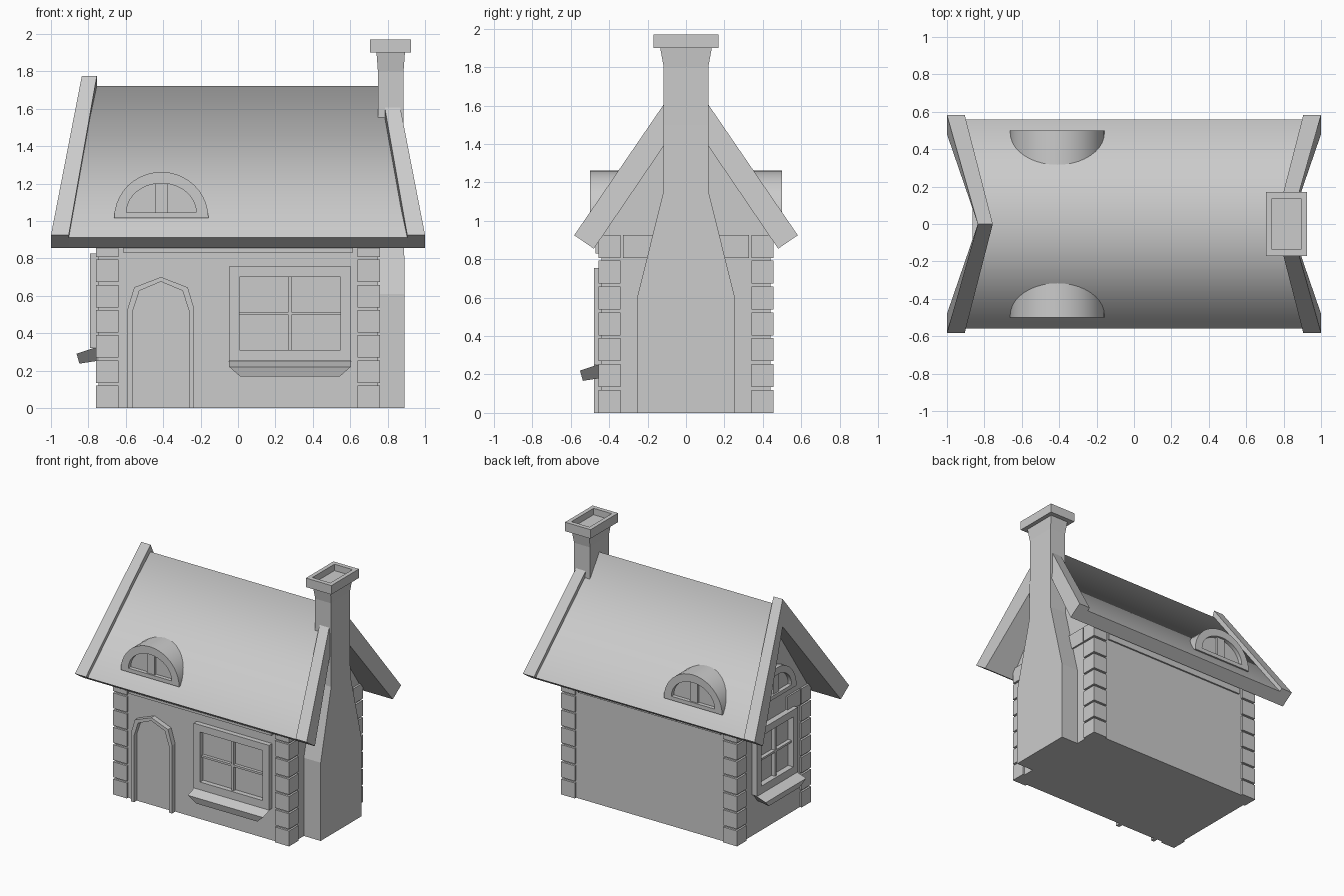
import bpy, bmesh, math
from mathutils import Matrix

cube = bpy.data.objects.get("Cube")
if cube:
    bpy.data.objects.remove(cube, do_unlink=True)

GREY = (0.6, 0.6, 0.6, 1)
stone = bpy.data.materials.new("plain_grey")
stone.use_nodes = True
stone.diffuse_color = GREY
stone.node_tree.nodes["Principled BSDF"].inputs["Base Color"].default_value = GREY


def loft(name, rings, turn=0, closed=False):
    """Skin a list of equal point rings; cap the ends, or join last to first."""
    bm = bmesh.new()
    loops = [[bm.verts.new(p) for p in ring] for ring in rings]
    n = len(loops[0])
    pairs = list(zip(loops, loops[1:]))
    if closed:
        pairs.append((loops[-1], loops[0]))
    else:
        bm.faces.new(loops[0])
        bm.faces.new(loops[-1])
    for a, b in pairs:
        for i in range(n):
            j = (i + 1) % n
            bm.faces.new((a[i], a[j], b[j], b[i]))
    bm.transform(Matrix.Rotation(math.radians(turn), 4, 'Z'))
    bmesh.ops.recalc_face_normals(bm, faces=bm.faces)
    mesh = bpy.data.meshes.new(name)
    bm.to_mesh(mesh)
    bm.free()
    mesh.materials.append(stone)
    obj = bpy.data.objects.new(name, mesh)
    bpy.context.collection.objects.link(obj)
    return obj


def at(pts, y):
    return [(x, y, z) for x, z in pts]


def prism(name, pts, y0, y1, turn=0):
    return loft(name, [at(pts, y0), at(pts, y1)], turn)


def frame(name, outer, inner, y0, y1, turn=0):
    return loft(name, [at(outer, y0), at(outer, y1), at(inner, y1), at(inner, y0)], turn, True)


def rect(x0, x1, z0, z1):
    return [(x0, z0), (x1, z0), (x1, z1), (x0, z1)]


def box(name, x0, x1, y0, y1, z0, z1, turn=0):
    return prism(name, rect(x0, x1, z0, z1), y0, y1, turn)


def half_round(cx, z, rx, rz, n=20):
    return [(cx + rx * math.cos(math.pi * i / n), z + rz * math.sin(math.pi * i / n))
            for i in range(n + 1)]


def smooth(obj):
    bpy.ops.object.select_all(action='DESELECT')
    obj.select_set(True)
    bpy.context.view_layer.objects.active = obj
    bpy.ops.object.shade_smooth_by_angle(angle=math.radians(30))


# Walls with gable ends
gable = [(-0.44, 0), (0.44, 0), (0.44, 0.95), (0, 1.62), (-0.44, 0.95)]
prism("walls", gable, -0.745, 0.745, 90)

# Corner stones, with one wide stone at the top of each gable side
for sx in (-1, 1):
    for sy in (-1, 1):
        for k in range(7):
            z = k * 0.1345
            box("corner_stone", *sorted((sx * 0.64, sx * 0.76)),
                *sorted((sy * 0.34, sy * 0.456)), z, z + 0.12)
        box("gable_stone", *sorted((sx * 0.7, sx * 0.758)),
            *sorted((sy * 0.17, sy * 0.328)), z, z + 0.12)

# Ledges under the eaves
box("front_ledge", -0.615, 0.615, -0.47, -0.4, 0.83, 0.9)
box("back_ledge", -0.615, 0.615, 0.4, 0.452, 0.83, 0.9)


# Roof and flared end boards
def roof_section(x_eave, x_ridge, half, eave, ridge):
    return [(x_ridge, 0, ridge), (x_eave, half, eave), (x_eave, 0.48, 0.855),
            (x_ridge, 0, 1.56), (x_eave, -0.48, 0.855), (x_eave, -half, eave)]


roof = loft("roof", [roof_section(s * 0.91, s * 0.76, 0.56, 0.91, 1.72) for s in (-1, 1)])
roof.data.polygons.foreach_set("use_smooth", [True] * len(roof.data.polygons))
for edge in roof.data.edges:
    edge.use_edge_sharp = not all(roof.data.vertices[v].co.z > 1.7 for v in edge.vertices)

for s, side in ((1, "left"), (-1, "right")):
    loft(side + "_end_board", [roof_section(s * 0.905, s * 0.755, 0.582, 0.925, 1.775),
                               roof_section(s * 1.0, s * 0.835, 0.582, 0.925, 1.775)])


# Half-round windows: dormers on both slopes and one in the gable
def round_window(name, cx, z, r, y, depth, turn):
    outer = half_round(cx, z, r, r * 0.98)
    inner = half_round(cx, z + 0.03, r * 0.74, r * 0.62)
    smooth(frame(name + "_frame", outer, inner, y, y + 0.035, turn))
    smooth(prism(name + "_body", outer, y + 0.03, y + depth, turn))
    box(name + "_bar", cx - 0.033, cx + 0.033, y + 0.012, y + 0.04,
        z + 0.02, z + 0.03 + r * 0.61, turn)


round_window("front_dormer", -0.41, 1.015, 0.252, -0.5, 0.3, 0)
round_window("back_dormer", 0.41, 1.015, 0.252, -0.5, 0.3, 180)
round_window("gable_window", 0, 1.0, 0.235, -0.79, 0.07, -90)


# Four-pane windows with sloping tapered sills
def window(name, cx, hw, z, y, turn):
    top = z + 0.505
    frame(name + "_frame", rect(cx - hw, cx + hw, z, top),
          rect(cx - hw + 0.055, cx + hw - 0.055, z + 0.06, top - 0.055), y, y + 0.06, turn)
    mid = z + 0.255
    box(name + "_upright", cx - 0.008, cx + 0.008, y + 0.015, y + 0.06, z + 0.05, top - 0.05, turn)
    box(name + "_crossbar", cx - hw + 0.05, cx + hw - 0.05, y + 0.015, y + 0.06,
        mid - 0.008, mid + 0.008, turn)

    def sill(w, front, z_front, z_back):
        return [(cx - w, y + 0.04, z_back), (cx + w, y + 0.04, z_back),
                (cx + w, y - front, z_front), (cx - w, y - front, z_front)]
    loft(name + "_sill", [sill(hw - 0.06, 0.058, z - 0.083, z - 0.068),
                          sill(hw, 0.073, z - 0.03, z + 0.008)], turn)


window("front_window", 0.278, 0.325, 0.25, -0.479, 0)
window("side_window", 0, 0.25, 0.32, -0.79, -90)


# Door with a faceted arch surround
def arch(hw, shoulder, knee, top):
    return [(-0.412 + u, z) for u, z in ((-hw, 0), (-hw, shoulder), (0.035 - hw, knee), (0, top),
                                         (hw - 0.035, knee), (hw, shoulder), (hw, 0))]


outer, inner = arch(0.178, 0.53, 0.645, 0.7), arch(0.15, 0.52, 0.627, 0.675)
prism("door_surround", outer + inner[::-1], -0.479, -0.42)
prism("door", inner, -0.445, -0.42)


# Tapered chimney and hollow cap
def slab(x0, x1, hy, z):
    return [(x0, -hy, z), (x1, -hy, z), (x1, hy, z), (x0, hy, z)]


loft("chimney", [slab(0.7, 0.89, 0.252, 0), slab(0.7, 0.89, 0.252, 0.61),
                 slab(0.7, 0.887, 0.118, 1.15), slab(0.748, 0.885, 0.116, 1.5),
                 slab(0.748, 0.885, 0.116, 1.8), slab(0.74, 0.893, 0.135, 1.905)])
loft("chimney_cap", [slab(0.705, 0.925, 0.17, 1.9), slab(0.705, 0.925, 0.17, 1.97),
                     slab(0.737, 0.893, 0.136, 1.97), slab(0.737, 0.893, 0.136, 1.92)])
